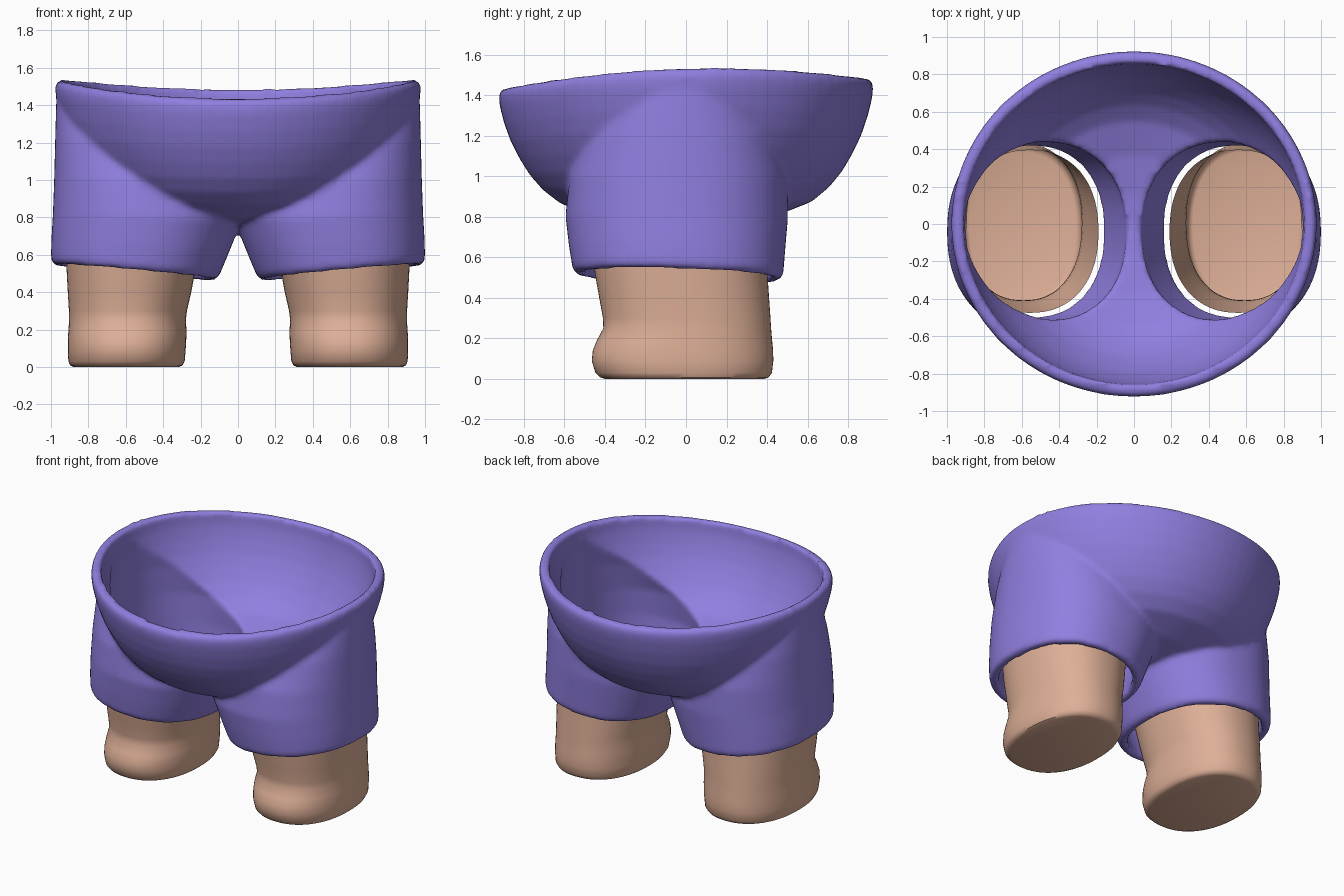
import bpy, bmesh, math

if "Cube" in bpy.data.objects:
    bpy.data.objects.remove(bpy.data.objects["Cube"])

SEG = 72


def material(name, rgb):
    m = bpy.data.materials.new(name)
    m.diffuse_color = (*rgb, 1)
    m.use_nodes = True
    m.node_tree.nodes["Principled BSDF"].inputs["Base Color"].default_value = m.diffuse_color
    return m


purple = material("purple cloth", (0.28, 0.21, 0.74))
skin = material("skin", (0.73, 0.43, 0.31))


def loft(name, rings, cap_top=True):
    """Join rings of points into a surface with flat end caps."""
    bm = bmesh.new()
    loops = [[bm.verts.new(p) for p in ring] for ring in rings]
    for a, b in zip(loops, loops[1:]):
        for i in range(SEG):
            j = (i + 1) % SEG
            bm.faces.new((a[i], a[j], b[j], b[i]))
    bm.faces.new(loops[0][::-1])
    if cap_top:
        bm.faces.new(loops[-1])
    bmesh.ops.recalc_face_normals(bm, faces=bm.faces)
    if not cap_top and any(f.normal.z > 0.5 and len(f.verts) == SEG for f in bm.faces):
        bmesh.ops.reverse_faces(bm, faces=bm.faces)
    me = bpy.data.meshes.new(name)
    bm.to_mesh(me)
    bm.free()
    ob = bpy.data.objects.new(name, me)
    bpy.context.collection.objects.link(ob)
    return ob


def oval(z, x0, x1, y0, y1, side, power=2.25, tilt=0.0):
    """Squarish oval filling the given extents, mirrored by side."""
    pts = []
    for i in range(SEG):
        a = 2 * math.pi * i / SEG
        c, s = math.cos(a), math.sin(a)
        x = (x0 + x1) / 2 + (x1 - x0) / 2 * math.copysign(abs(c) ** (2 / power), c)
        y = (y0 + y1) / 2 + (y1 - y0) / 2 * math.copysign(abs(s) ** (2 / power), s)
        pts.append((side * x, y, z + tilt * (x - 0.55) - 0.3 * tilt * y))
    return pts


def rim_height(y):
    v = y / 0.92
    return 1.535 - 0.08 * v * v + 0.025 * v


# Bowl of the shorts: (height fraction, radius fraction)
BOWL = [(0, 0.12), (0.015, 0.25), (0.07, 0.47), (0.17, 0.67), (0.27, 0.765),
        (0.38, 0.835), (0.5, 0.89), (0.62, 0.935), (0.75, 0.97), (0.87, 0.993),
        (0.94, 1.0), (0.98, 0.995), (1.0, 0.98)]


def bowl(name, profile, inset, lift):
    rings = []
    for t, r in profile:
        ring = []
        for i in range(SEG):
            a = 2 * math.pi * i / SEG
            fx = max(0.978 * r - inset, 0.03)
            fy = max(0.925 * r - inset, 0.03)
            x, y = fx * math.cos(a), fy * math.sin(a)
            base = 0.75 + lift
            top = rim_height(0.92 * math.sin(a))
            ring.append((x, y, base + t * (top - base)))
        rings.append(ring)
    return loft(name, rings)


# Trouser tubes: z, inner x, outer x, front y, back y, hem tilt
TUBE = [(0.505, 0.125, 0.99, -0.545, 0.465, 0.095),
        (0.53, 0.10, 1.0, -0.56, 0.48, 0.095),
        (0.65, 0.045, 0.998, -0.578, 0.49, 0.06),
        (0.80, -0.02, 0.99, -0.595, 0.503, 0.03),
        (1.00, 0.0, 0.983, -0.575, 0.50, 0),
        (1.20, 0.10, 0.978, -0.50, 0.45, 0),
        (1.42, 0.20, 0.972, -0.37, 0.35, 0)]


def tube(name, side, inset):
    rows = TUBE
    if inset:
        rows = [(0.3, *TUBE[1][1:])] + TUBE[1:]
    return loft(name, [oval(z, x0 + inset, x1 - inset, y0 + inset, y1 - inset, side, tilt=t)
                       for z, x0, x1, y0, y1, t in rows])


# Shorts: join the outer volumes, then hollow them
shorts = bowl("shorts", BOWL, 0, 0)
inner_profile = BOWL[:-2] + [(1.0, 1.0), (1.2, 1.02)]
helpers = [(tube("outer_tube", s, 0), 'UNION') for s in (1, -1)]
helpers += [(bowl("bowl_cutter", inner_profile, 0.068, 0.065), 'DIFFERENCE')]
helpers += [(tube("tube_cutter", s, 0.062), 'DIFFERENCE') for s in (1, -1)]
for ob, op in helpers:
    ob.hide_render = True
    mod = shorts.modifiers.new(op, 'BOOLEAN')
    mod.object, mod.operation, mod.solver = ob, op, 'EXACT'

# Soften seams and edges like moulded cloth
mod = shorts.modifiers.new("soft", 'REMESH')
mod.mode = 'VOXEL'
mod.voxel_size = 0.016
mod.use_smooth_shade = True
mod = shorts.modifiers.new("relax", 'SMOOTH')
mod.factor, mod.iterations = 0.5, 10

dg = bpy.context.evaluated_depsgraph_get()
final = bpy.data.meshes.new_from_object(shorts.evaluated_get(dg))
shorts.modifiers.clear()
shorts.data = final
for ob, _ in helpers:
    bpy.data.objects.remove(ob)
shorts.data.materials.clear()
shorts.data.materials.append(purple)
for p in shorts.data.polygons:
    p.use_smooth = True
    p.material_index = 0

# Legs: open-topped shells with stubby toes (z, inner x, outer x, front y, back y)
LEG = [(0.0, 0.315, 0.88, -0.40, 0.385),
       (0.008, 0.297, 0.897, -0.425, 0.408),
       (0.03, 0.285, 0.907, -0.447, 0.424),
       (0.09, 0.28, 0.91, -0.465, 0.431),
       (0.14, 0.277, 0.91, -0.46, 0.43),
       (0.19, 0.275, 0.907, -0.44, 0.425),
       (0.25, 0.279, 0.903, -0.408, 0.42),
       (0.30, 0.273, 0.904, -0.41, 0.417),
       (0.40, 0.25, 0.91, -0.428, 0.41),
       (0.55, 0.222, 0.918, -0.455, 0.40),
       (0.70, 0.19, 0.925, -0.475, 0.395)]
for side, label in ((1, "right"), (-1, "left")):
    leg = loft(label + "_leg", [oval(*row, side) for row in LEG], cap_top=False)
    leg.data.materials.append(skin)
    bpy.ops.object.select_all(action='DESELECT')
    leg.select_set(True)
    bpy.context.view_layer.objects.active = leg
    bpy.ops.object.shade_smooth_by_angle(angle=math.radians(40))
